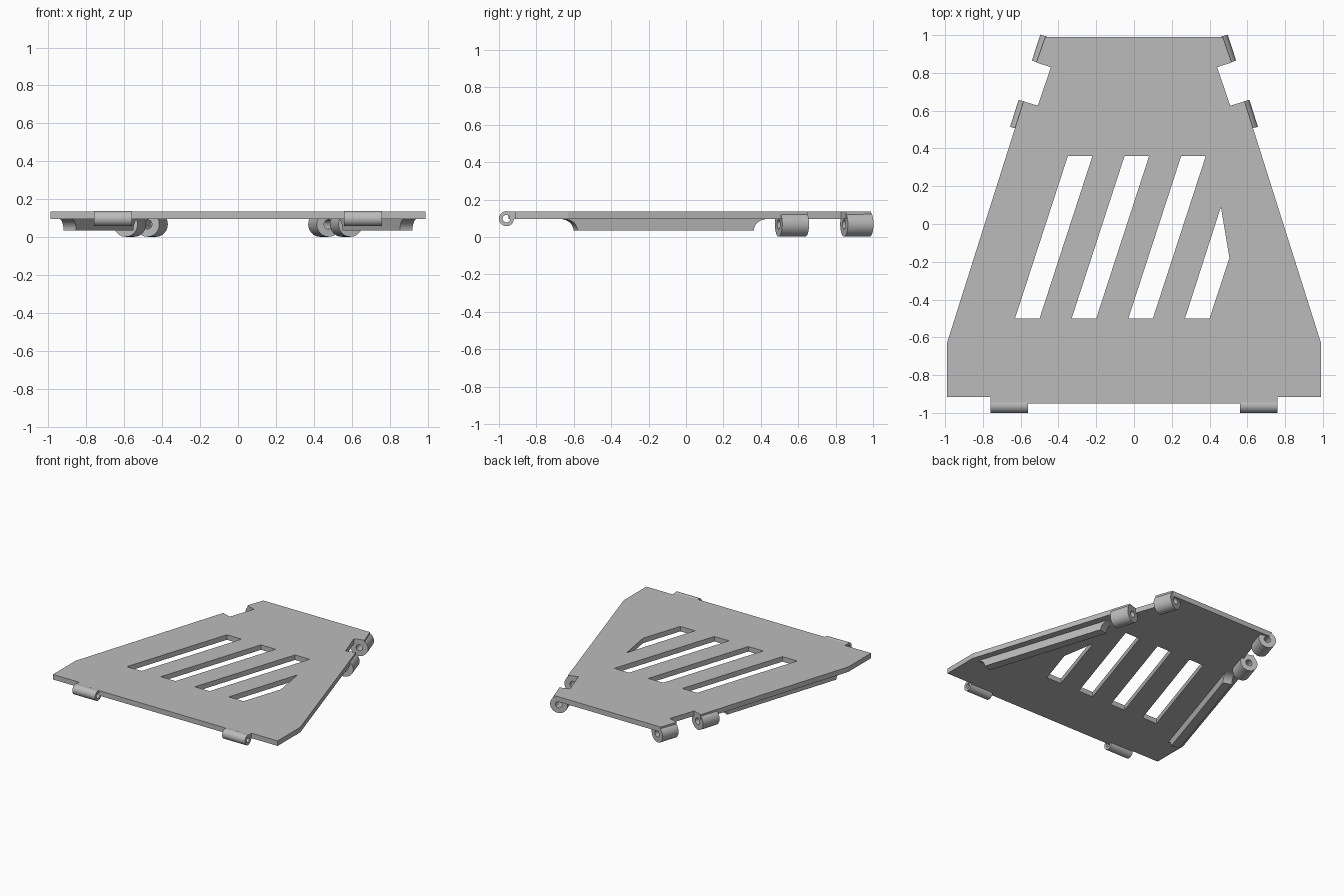
import bpy, bmesh, math
from mathutils import Matrix, Vector

old = bpy.data.objects.get("Cube")
if old:
    bpy.data.objects.remove(old, do_unlink=True)

grey = bpy.data.materials.new("plain grey")
grey.use_nodes = True
COLOUR = (0.5, 0.5, 0.5, 1)
grey.diffuse_color = COLOUR
grey.node_tree.nodes["Principled BSDF"].inputs["Base Color"].default_value = COLOUR


def prism(name, loops, depth, matrix, smooth=False):
    """Fill flat loops (first is the outline, the rest are holes) and extrude along local z."""
    bm = bmesh.new()
    edges = []
    for loop in loops:
        vs = [bm.verts.new((p[0], p[1], 0)) for p in loop]
        edges += [bm.edges.new((a, b)) for a, b in zip(vs, vs[1:] + vs[:1])]
    bmesh.ops.triangle_fill(bm, edges=edges, use_beauty=True)
    out = bmesh.ops.extrude_face_region(bm, geom=bm.faces[:], use_keep_orig=True)
    top = [g for g in out["geom"] if isinstance(g, bmesh.types.BMVert)]
    bmesh.ops.translate(bm, verts=top, vec=(0, 0, depth))
    bmesh.ops.recalc_face_normals(bm, faces=bm.faces[:])
    bmesh.ops.dissolve_limit(bm, angle_limit=0.01, verts=bm.verts[:], edges=bm.edges[:])
    bmesh.ops.transform(bm, matrix=matrix, verts=bm.verts[:])
    bmesh.ops.recalc_face_normals(bm, faces=bm.faces[:])
    mesh = bpy.data.meshes.new(name)
    bm.to_mesh(mesh)
    bm.free()
    mesh.materials.append(grey)
    obj = bpy.data.objects.new(name, mesh)
    bpy.context.collection.objects.link(obj)
    if smooth:
        bpy.ops.object.select_all(action='DESELECT')
        obj.select_set(True)
        bpy.context.view_layer.objects.active = obj
        bpy.ops.object.shade_smooth_by_angle(angle=math.radians(30))
    return obj


def circle(r, n=40):
    return [(r * math.cos(2 * math.pi * i / n), r * math.sin(2 * math.pi * i / n)) for i in range(n)]


def tube(name, a, b, outer, inner):
    """Hollow hinge barrel running from a to b."""
    a, b = Vector(a), Vector(b)
    turn = (b - a).to_track_quat('Z', 'Y').to_matrix().to_4x4()
    prism(name, [circle(outer), circle(inner)], (b - a).length, Matrix.Translation(a) @ turn, True)


# Flat plate: half outline mirrored, with slanted slots
half = [(0.56, -0.95), (0.56, -0.945), (0.76, -0.945), (0.76, -0.915), (0.99, -0.915), (0.99, -0.63),
        (0.585, 0.65), (0.51, 0.625), (0.44, 0.83), (0.517, 0.855), (0.47, 0.99)]
outline = half + [(-x, y) for x, y in reversed(half)]
LEAN = 0.28
slots = [[(x, -0.5), (x + 0.13, -0.5), (x + 0.13 + LEAN, 0.36), (x + LEAN, 0.36)]
         for x in (-0.63, -0.33, -0.03)]
slots.append([(0.27, -0.5), (0.4, -0.5), (0.505, -0.18), (0.46, 0.09)])
prism("plate", [outline] + slots, 0.04, Matrix.Translation((0, 0, 0.095)))

# Stiffening rib profile: flat bottom, concave flared ends
LENGTH, FLARE, DROP = 0.99, 0.075, 0.062
arc = [(LENGTH + FLARE * (1 - math.cos(t)), DROP * math.sin(t))
       for t in [math.pi / 2 * i / 10 for i in range(11)]]
rib = arc + [(LENGTH - x, z) for x, z in reversed(arc)]

for side, s in (("left", 1), ("right", -1)):
    # Front hinge barrels
    tube(side + "_front_hinge", (s * 0.56, -0.96, 0.098), (s * 0.76, -0.96, 0.098), 0.04, 0.02)
    # Side hinge barrels, parallel to the slanted edge
    tube(side + "_back_hinge", (s * 0.478, 0.845, 0.068), (s * 0.433, 0.982, 0.068), 0.066, 0.025)
    tube(side + "_middle_hinge", (s * 0.593, 0.495, 0.068), (s * 0.548, 0.638, 0.068), 0.066, 0.025)
    # Rib beneath the slanted edge
    along = Vector((-s * 0.305, 0.952, 0))
    up = Vector((0, 0, 1))
    inward = Vector((-s * 0.952, -0.305, 0))
    frame = Matrix((along, up, inward)).transposed().to_4x4()
    prism(side + "_rib", [rib], 0.07, Matrix.Translation((s * 0.92, -0.58, 0.034)) @ frame, True)
